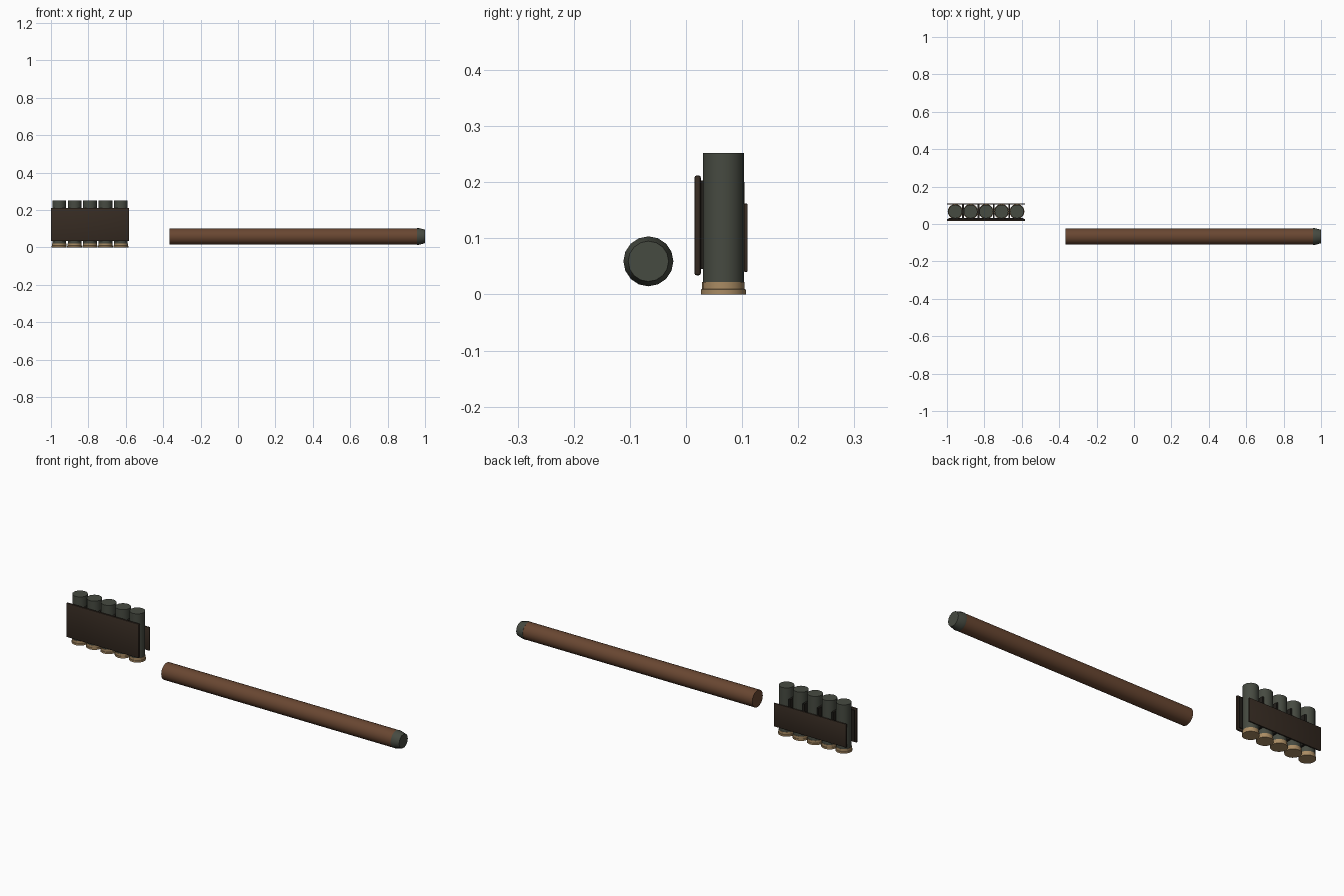
import bpy, bmesh, math
from mathutils import Matrix

if "Cube" in bpy.data.objects:
    bpy.data.objects.remove(bpy.data.objects["Cube"])


def mat(name, rgb):
    m = bpy.data.materials.new(name)
    m.diffuse_color = (*rgb, 1)
    m.use_nodes = True
    m.node_tree.nodes["Principled BSDF"].inputs["Base Color"].default_value = m.diffuse_color
    return m


BROWN = mat("brown_tube", (0.14, 0.062, 0.031))
GREY = mat("green_grey", (0.062, 0.069, 0.053))
BRASS = mat("brass", (0.40, 0.26, 0.125))
LEATHER = mat("dark_leather", (0.037, 0.024, 0.016))
ELASTIC = mat("black_elastic", (0.016, 0.014, 0.011))


def finish(bm, name, material, smooth=True):
    bmesh.ops.recalc_face_normals(bm, faces=bm.faces)
    me = bpy.data.meshes.new(name)
    bm.to_mesh(me)
    bm.free()
    me.materials.append(material)
    ob = bpy.data.objects.new(name, me)
    bpy.context.collection.objects.link(ob)
    if smooth:
        bpy.ops.object.select_all(action='DESELECT')
        ob.select_set(True)
        bpy.context.view_layer.objects.active = ob
        bpy.ops.object.shade_smooth_by_angle(angle=math.radians(30))
    return ob


def turned(name, profile, material, place, sides=16):
    """Capped solid of revolution; profile is (radius, height) pairs."""
    bm = bmesh.new()
    rings = []
    for r, h in profile:
        rings.append([bm.verts.new((r * math.cos(a), r * math.sin(a), h))
                      for a in (2 * math.pi * i / sides for i in range(sides))])
    for lo, hi in zip(rings, rings[1:]):
        for i in range(sides):
            j = (i + 1) % sides
            bm.faces.new((lo[i], lo[j], hi[j], hi[i]))
    bm.faces.new(rings[0][::-1])
    bm.faces.new(rings[-1])
    bm.transform(place)
    return finish(bm, name, material)


def box(name, x, y, z, material, bevel=0):
    bm = bmesh.new()
    bmesh.ops.create_cube(bm, size=1)
    for v in bm.verts:
        v.co = [(a + b) / 2 + c * (b - a) for (a, b), c in zip((x, y, z), v.co)]
    if bevel:
        bmesh.ops.bevel(bm, geom=bm.edges[:], offset=bevel, segments=2,
                        profile=0.5, affect='EDGES')
    return finish(bm, name, material, smooth=bool(bevel))


# Long magazine tube with a chamfered end cap, lying along x
lying = Matrix.Translation((0, -0.067, 0.059)) @ Matrix.Rotation(math.pi / 2, 4, 'Y')
turned("magazine_tube", [(0.0435, -0.365), (0.0435, 0.96)], BROWN, lying, 24)
turned("tube_cap", [(0.0445, 0.957), (0.0445, 0.968), (0.036, 1.0)], GREY, lying)

# Five shells: grey hull, brass base with rim
PITCH, MID = 0.0825, -0.791
for i in range(5):
    place = Matrix.Translation((MID + (i - 2) * PITCH, 0.0665, 0))
    turned(f"shell_hull_{i + 1}", [(0.0365, 0.02), (0.0365, 0.252)], GREY, place, 20)
    turned(f"shell_base_{i + 1}",
           [(0.040, 0), (0.040, 0.009), (0.0378, 0.0095), (0.0378, 0.022)], BRASS, place, 20)

# Carrier: front plate, liner, dividers between shells, back plate
X = (-1.0, -0.582)
box("carrier_front_plate", X, (0.015, 0.0265), (0.034, 0.212), LEATHER, 0.004)
box("carrier_liner", (-0.992, -0.59), (0.026, 0.031), (0.045, 0.203), ELASTIC)
for i in range(4):
    x = MID + (i - 1.5) * PITCH
    box(f"shell_divider_{i + 1}", (x - 0.005, x + 0.005), (0.03, 0.104), (0.045, 0.2), ELASTIC)
box("carrier_back_plate", X, (0.103, 0.110), (0.04, 0.162), LEATHER, 0.002)
